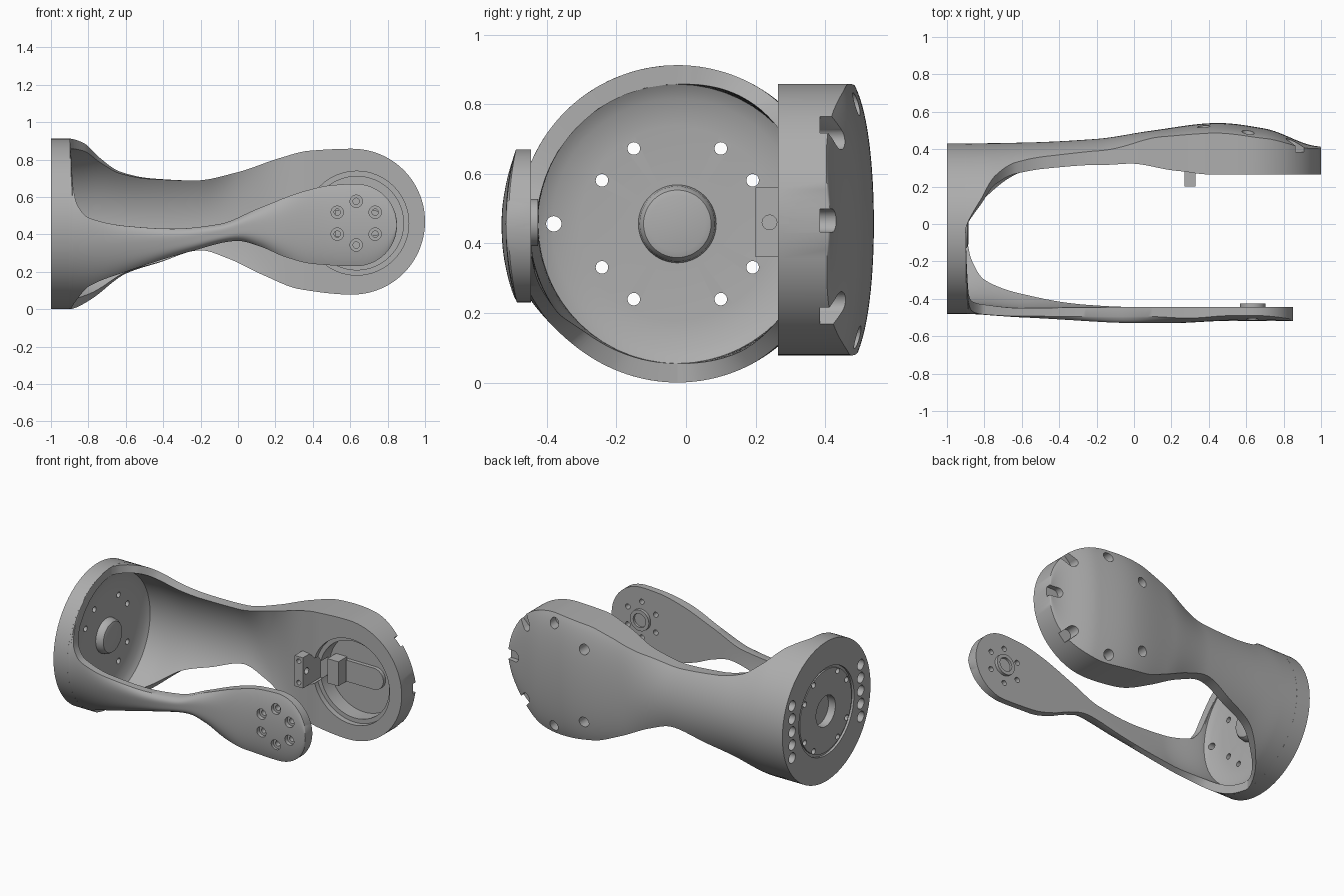
import bpy, bmesh, math
from mathutils import Matrix, Vector

cube = bpy.data.objects.get("Cube")
if cube:
    bpy.data.objects.remove(cube, do_unlink=True)

grey = bpy.data.materials.new("machined grey")
grey.use_nodes = True
grey.diffuse_color = (0.42, 0.42, 0.42, 1)
grey.node_tree.nodes["Principled BSDF"].inputs["Base Color"].default_value = grey.diffuse_color

RADIUS = 0.456                     # outer radius of the round base
AXIS = Vector((0, -0.025, 0.456))  # the base axis runs along x
RIM = -0.9                         # where the arms grow out of the base


def make_object(name, bm):
    bmesh.ops.recalc_face_normals(bm, faces=bm.faces)
    mesh = bpy.data.meshes.new(name)
    bm.to_mesh(mesh)
    bm.free()
    mesh.materials.append(grey)
    obj = bpy.data.objects.new(name, mesh)
    bpy.context.collection.objects.link(obj)
    return obj


def smooth(obj):
    bpy.ops.object.select_all(action='DESELECT')
    obj.select_set(True)
    bpy.context.view_layer.objects.active = obj
    bpy.ops.object.shade_smooth_by_angle(angle=math.radians(32))


def cut(obj, bm):
    """Subtract the solids in bm from obj and discard the cutter."""
    cutter = make_object("cutter", bm)
    cutter.hide_render = True
    mod = obj.modifiers.new("cut", 'BOOLEAN')
    mod.operation = 'DIFFERENCE'
    mod.solver = 'EXACT'
    mod.use_self = True
    mod.object = cutter
    bpy.context.view_layer.objects.active = obj
    bpy.ops.object.modifier_apply(modifier=mod.name)
    bpy.data.objects.remove(cutter, do_unlink=True)


def rod(bm, axis, u, v, radius, start, end, sides=32):
    """Cylinder along x (u, v = y, z) or along y (u, v = x, z)."""
    mid = (start + end) / 2
    if axis == 'X':
        place = Matrix.Translation((mid, u, v)) @ Matrix.Rotation(math.pi / 2, 4, 'Y')
    else:
        place = Matrix.Translation((u, mid, v)) @ Matrix.Rotation(math.pi / 2, 4, 'X')
    bmesh.ops.create_cone(bm, cap_ends=True, segments=sides, radius1=radius,
                          radius2=radius, depth=abs(end - start), matrix=place)


def box(bm, centre, size, turn=0):
    place = Matrix.Translation(centre) @ Matrix.Rotation(-turn, 4, 'Y') @ Matrix.Diagonal((*size, 1))
    bmesh.ops.create_cube(bm, size=1, matrix=place)


def track(*pts):
    """Monotone smooth curve through (x, value) points."""
    xs, vs = zip(*pts)
    n = len(pts)
    slope = [(vs[i + 1] - vs[i]) / (xs[i + 1] - xs[i]) for i in range(n - 1)]
    tan = [0.0] * n
    for i in range(1, n - 1):
        a, b = slope[i - 1], slope[i]
        tan[i] = 2 * a * b / (a + b) if a * b > 0 else 0.0

    def value(x):
        if x <= xs[0]:
            return vs[0]
        if x >= xs[-1]:
            return vs[-1]
        i = max(j for j in range(n - 1) if xs[j] <= x)
        w = xs[i + 1] - xs[i]
        t = (x - xs[i]) / w
        bump = t * (1 - t) * w * (tan[i] * (1 - t) - tan[i + 1] * t)
        return vs[i] + (vs[i + 1] - vs[i]) * t * t * (3 - 2 * t) + bump
    return value


def arm(name, side, head, top, bottom, outer, inner, curl_out, curl_in, rounding):
    """Curved shell lofted along x; side is +1 at the back, -1 at the front."""
    hx, hz, hr = head
    steps, head_steps, n = 90, 24, 28
    stations = [RIM + (hx - RIM) * (i / steps) ** 1.7 for i in range(steps)]
    stations += [hx + hr * math.sin(math.radians(88) * i / head_steps) for i in range(head_steps + 1)]
    bm = bmesh.new()
    rings = []
    for x in stations:
        hi, lo = top(x), bottom(x)
        if x >= hx:
            half = math.sqrt(hr ** 2 - (x - hx) ** 2)
            hi, lo = hz + half, hz - half
        a0, a1 = [math.asin(max(-1, min(1, (z - AXIS.z) / RADIUS))) for z in (lo, hi)]
        k = shrink(x)
        skin, lining = [], []
        for j in range(n + 1):
            a = a0 + (a1 - a0) * j / n
            sag, dz = side * RADIUS * (1 - math.cos(a)), RADIUS * math.sin(a)
            soften = side * rounding(x) * (2 * j / n - 1) ** 4
            skin.append((x, outer(x) - curl_out(x) * sag - soften, AXIS.z + dz))
            lining.append((x, inner(x) - curl_in(x) * k * sag, AXIS.z + dz * k))
        rings.append([bm.verts.new(p) for p in skin + lining[::-1]])
    for r, s in zip(rings, rings[1:]):
        for j in range(len(r)):
            q = (j + 1) % len(r)
            bm.faces.new((r[j], r[q], s[q], s[j]))
    bm.faces.new(rings[0])
    bm.faces.new(rings[-1])
    return make_object(name, bm)


shrink = track((RIM, 0.88), (-0.88, 0.885), (-0.6, 0.97), (-0.2, 1))

# Wide back arm with its round head
back_arm = arm(
    "back_arm", 1, (0.61, 0.468, 0.39),
    top=track((RIM, 0.912), (-0.88, 0.909), (-0.82, 0.885), (-0.74, 0.81), (-0.63, 0.735), (-0.47, 0.7),
              (-0.23, 0.688), (0, 0.733), (0.22, 0.807), (0.38, 0.847), (0.61, 0.858)),
    bottom=track((RIM, 0), (-0.88, 0.004), (-0.79, 0.05), (-0.6, 0.19), (-0.42, 0.25), (-0.2, 0.315),
                 (-0.05, 0.27), (0.14, 0.18), (0.33, 0.107), (0.61, 0.078)),
    outer=track((RIM, 0.431), (-0.6, 0.435), (-0.2, 0.455), (0.1, 0.5), (0.45, 0.54), (0.7, 0.51), (1, 0.415)),
    inner=track((RIM, 0.376), (-0.6, 0.37), (-0.2, 0.38), (0, 0.36), (0.25, 0.285), (0.4, 0.265)),
    curl_out=track((-0.8, 1), (-0.6, 1.1), (-0.2, 1), (0.15, 0.25), (0.45, 0.2)),
    curl_in=track((-0.8, 1), (-0.6, 1.1), (-0.2, 1), (0, 0.4), (0.3, 0)),
    rounding=track((-0.1, 0), (0.3, 0.008)))

# Slim front arm with its paddle end
front_arm = arm(
    "front_arm", -1, (0.63, 0.45, 0.22),
    top=track((RIM, 0.912), (-0.893, 0.84), (-0.882, 0.66), (-0.86, 0.56), (-0.8, 0.49), (-0.6, 0.445),
              (-0.35, 0.43), (-0.1, 0.455), (0.1, 0.535), (0.35, 0.63), (0.5, 0.663), (0.63, 0.67)),
    bottom=track((RIM, 0), (-0.87, 0.04), (-0.8, 0.12), (-0.6, 0.2), (-0.25, 0.31), (0, 0.365),
                 (0.12, 0.335), (0.25, 0.28), (0.4, 0.242), (0.63, 0.23)),
    outer=track((RIM, -0.481), (-0.6, -0.505), (0, -0.53), (0.2, -0.53), (0.5, -0.518)),
    inner=track((RIM, -0.426), (-0.6, -0.45), (-0.1, -0.445)),
    curl_out=track((-0.3, 1), (0, 0.8), (0.35, 0.4)),
    curl_in=track((-0.6, 1), (-0.2, 0.5), (0.1, 0)),
    rounding=track((-0.85, 0), (-0.55, 0.015), (0, 0.035), (0.4, 0.008)))

# Stepped bearing pocket and bracket pocket in the back head
HX, HZ = 0.635, 0.46
bm = bmesh.new()
rod(bm, 'Y', HX, HZ, 0.278, 0.2, 0.3, 64)
rod(bm, 'Y', HX, HZ, 0.25, 0.2, 0.4, 64)
rod(bm, 'Y', 0.31, HZ, 0.1, 0.2, 0.38)
cut(back_arm, bm)

# Screw recesses around the back head, three of them open to the rim
bm = bmesh.new()
for step in range(-3, 4):
    turn = step * math.pi / 4
    way = Vector((math.cos(turn), 0, math.sin(turn)))
    spot = Vector((0.61, 0, 0.465)) + way * 0.335
    open_end = abs(step) < 2
    rod(bm, 'Y', spot.x, spot.z, 0.033, 0.385 if open_end else 0.43, 0.7)
    if open_end:
        box(bm, spot + way * 0.05 + Vector((0, 0.5425, 0)), (0.1, 0.315, 0.066), turn)
cut(back_arm, bm)

# Six counterbored bolt holes in the paddle
bm = bmesh.new()
for i in range(6):
    a = math.radians(30 + 60 * i)
    u, v = 0.632 + 0.117 * math.cos(a), HZ + 0.117 * math.sin(a)
    rod(bm, 'Y', u, v, 0.033, -0.6, -0.49)
    rod(bm, 'Y', u, v, 0.017, -0.6, -0.4)
cut(front_arm, bm)

# Turned hub: floor with filleted wall, central boss and rear face
bm = bmesh.new()
profile = [(-0.885, 0), (-0.885, 0.08), (-0.89, 0.097), (-0.905, 0.108), (-0.935, 0.112), (-0.935, 0.28),
           (-0.93, 0.32), (-0.92, 0.36), (-0.91, 0.385), (RIM, 0.401), (RIM, RADIUS), (-1, RADIUS),
           (-1, 0.285), (-0.985, 0.285), (-0.985, 0.268), (-0.995, 0.268), (-0.995, 0.1), (-0.945, 0.1), (-0.945, 0)]
verts = [bm.verts.new((x, AXIS.y, AXIS.z + r)) for x, r in profile]
edges = [bm.edges.new(pair) for pair in zip(verts, verts[1:])]
bmesh.ops.spin(bm, geom=verts + edges, cent=AXIS, axis=(1, 0, 0), angle=math.tau, steps=112)
bmesh.ops.remove_doubles(bm, verts=bm.verts, dist=0.0001)
hub = make_object("base_hub", bm)

# Bolt circle, cable hole and rear side pockets
bm = bmesh.new()
for deg in range(30, 360, 30):
    if deg % 90:
        a = math.radians(deg)
        rod(bm, 'X', AXIS.y + 0.25 * math.cos(a), AXIS.z + 0.25 * math.sin(a), 0.018, -1.1, -0.8)
rod(bm, 'X', -0.38, AXIS.z, 0.022, -1.1, -0.8)
for side in (-1, 1):
    for k in range(-2, 3):
        rod(bm, 'X', AXIS.y + side * 0.355, AXIS.z + 0.085 * k, 0.034, -1.1, -0.955)
cut(hub, bm)

# Bearing ring on the inside of the paddle
bm = bmesh.new()
rod(bm, 'Y', HX, HZ, 0.068, -0.45, -0.425, 48)
ring = make_object("bearing_ring", bm)
bm = bmesh.new()
rod(bm, 'Y', HX, HZ, 0.045, -0.44, -0.4, 48)
cut(ring, bm)

# Drilled bracket beside the bearing pocket
bm = bmesh.new()
box(bm, (0.3, 0.295, HZ), (0.06, 0.19, 0.2))
bracket = make_object("bracket", bm)
bm = bmesh.new()
rod(bm, 'X', 0.24, HZ, 0.021, 0.2, 0.4)
for dz in (-0.07, 0.07):
    rod(bm, 'Y', 0.3, HZ + dz, 0.015, 0.1, 0.25)
cut(bracket, bm)

# Sensor block and rounded cover on the pocket floor
bm = bmesh.new()
box(bm, (0.47, 0.36, HZ), (0.08, 0.1, 0.16))
box(bm, (0.62, 0.39, HZ), (0.2, 0.03, 0.14))
rod(bm, 'Y', 0.72, HZ, 0.07, 0.376, 0.404)
block = make_object("sensor_block", bm)

for obj in (back_arm, front_arm, hub, ring, bracket, block):
    smooth(obj)
